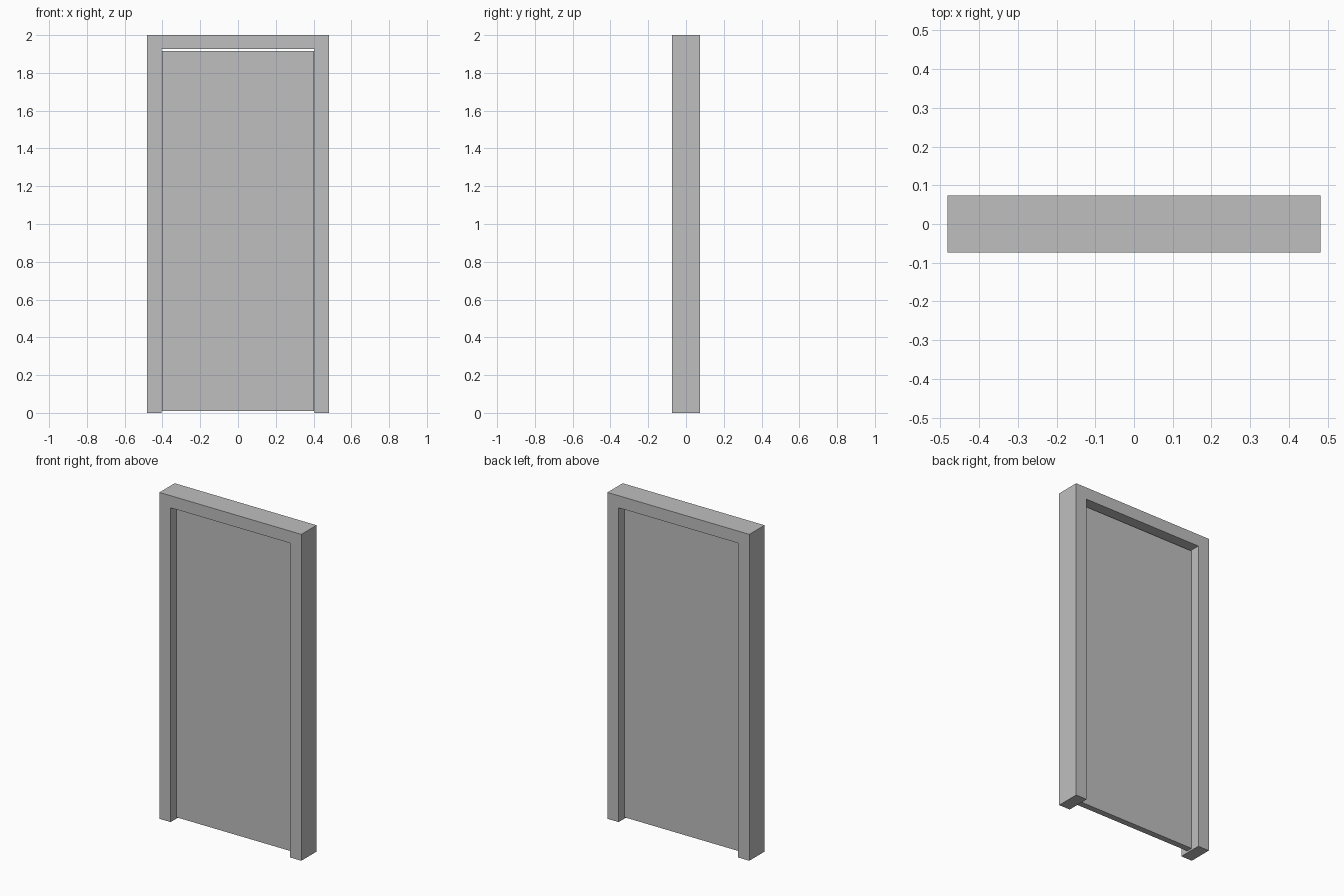
import bpy
import bmesh

if "Cube" in bpy.data.objects:
    bpy.data.objects.remove(bpy.data.objects["Cube"], do_unlink=True)

HALF_WIDTH, HALF_DEPTH, HEIGHT = 0.481, 0.0735, 2.0
OPEN_HALF, OPEN_TOP = 0.405, 1.926
LEAF_HALF, LEAF_THICK, LEAF_BOTTOM, LEAF_TOP = 0.402, 0.038, 0.009, 1.917

grey = bpy.data.materials.new("plain grey")
grey.use_nodes = True
colour = (0.52, 0.52, 0.52, 1)
grey.diffuse_color = colour
grey.node_tree.nodes["Principled BSDF"].inputs["Base Color"].default_value = colour


def extrude_profile(name, profile, depth):
    """Extrude an x-z outline along y, centred on y = 0."""
    bm = bmesh.new()
    face = bm.faces.new([bm.verts.new((x, -depth / 2, z)) for x, z in profile])
    result = bmesh.ops.extrude_face_region(bm, geom=[face])
    moved = [v for v in result["geom"] if isinstance(v, bmesh.types.BMVert)]
    bmesh.ops.translate(bm, verts=moved, vec=(0, depth, 0))
    bmesh.ops.recalc_face_normals(bm, faces=bm.faces)
    mesh = bpy.data.meshes.new(name)
    bm.to_mesh(mesh)
    bm.free()
    mesh.materials.append(grey)
    obj = bpy.data.objects.new(name, mesh)
    bpy.context.collection.objects.link(obj)
    return obj


# Frame: two jambs and a header in one outline, open at the floor
half = [(HALF_WIDTH, HEIGHT), (HALF_WIDTH, 0), (OPEN_HALF, 0), (OPEN_HALF, OPEN_TOP)]
extrude_profile("door_frame", half + [(-x, z) for x, z in reversed(half)], HALF_DEPTH * 2)

# Leaf: plain slab with a small gap all round
side = [(LEAF_HALF, LEAF_TOP), (LEAF_HALF, LEAF_BOTTOM)]
extrude_profile("door_leaf", side + [(-x, z) for x, z in reversed(side)], LEAF_THICK)
